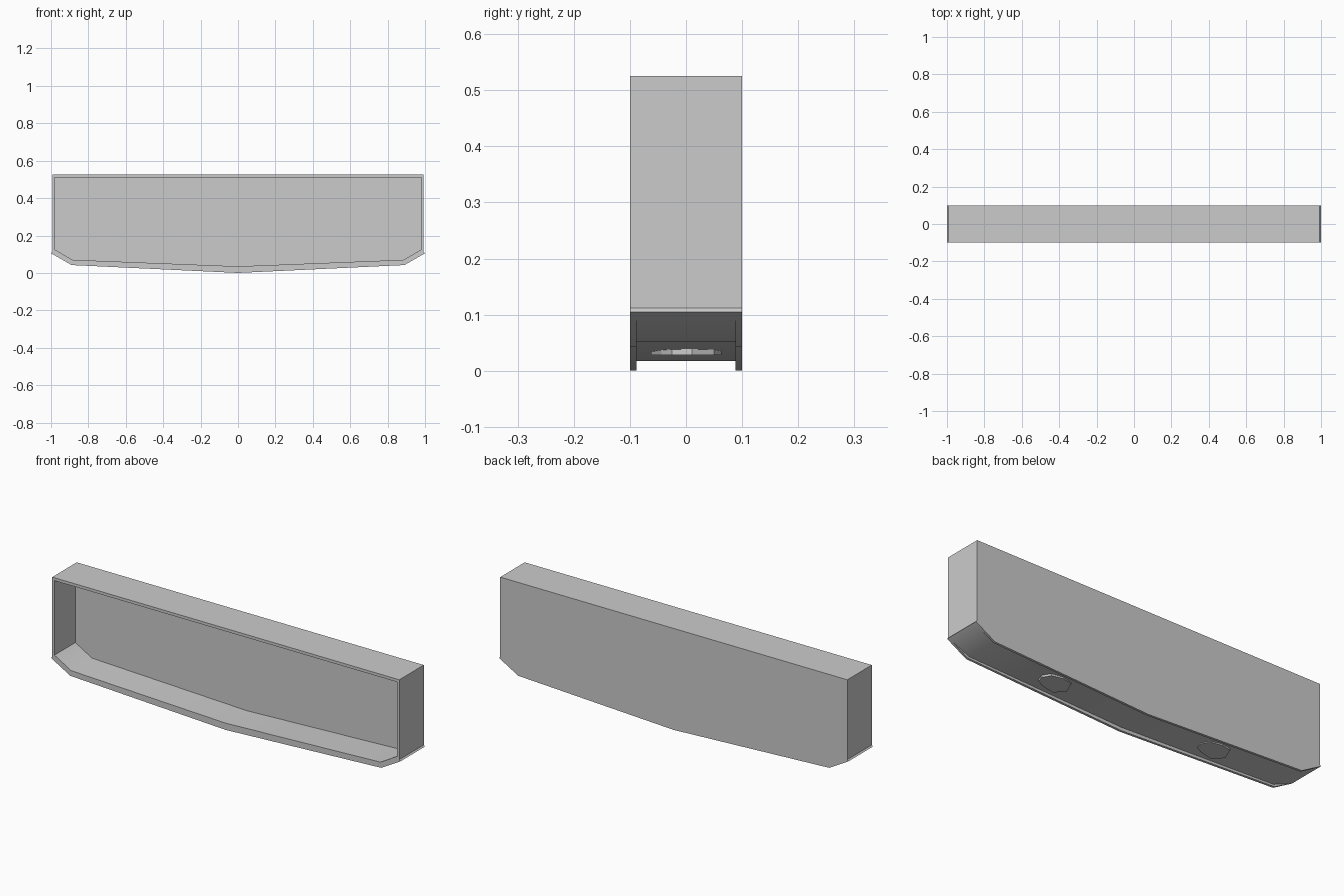
import bpy, bmesh, math

if "Cube" in bpy.data.objects:
    bpy.data.objects.remove(bpy.data.objects["Cube"])


def prism(name, pts, a, b, axis='Y'):
    """Extrude a closed outline along Y (points are x,z) or Z (points are x,y)."""
    bm = bmesh.new()
    place = (lambda p, t: (p[0], t, p[1])) if axis == 'Y' else (lambda p, t: (p[0], p[1], t))
    lo = [bm.verts.new(place(p, a)) for p in pts]
    hi = [bm.verts.new(place(p, b)) for p in pts]
    bm.faces.new(lo)
    bm.faces.new(hi)
    for i in range(len(pts)):
        j = (i + 1) % len(pts)
        bm.faces.new((lo[i], lo[j], hi[j], hi[i]))
    bmesh.ops.recalc_face_normals(bm, faces=bm.faces)
    mesh = bpy.data.meshes.new(name)
    bm.to_mesh(mesh)
    bm.free()
    ob = bpy.data.objects.new(name, mesh)
    bpy.context.collection.objects.link(ob)
    return ob


def mirrored(half):
    """Complete an outline given from top right down to the centre line."""
    return half + [(-x, z) for x, z in reversed(half) if x > 0]


def cut(target, cutter):
    mod = target.modifiers.new("cut", 'BOOLEAN')
    mod.operation = 'DIFFERENCE'
    mod.solver = 'EXACT'
    mod.object = cutter
    cutter.hide_render = True
    bpy.context.view_layer.objects.active = target
    bpy.ops.object.modifier_apply(modifier=mod.name)
    bpy.data.objects.remove(cutter)


# Outer casing with shallow V bottom and flared lower corners
casing = prism("casing", mirrored(
    [(.993, .525), (.993, .112), (1.0, .105), (.89, .042), (0, 0)]), -.1, .1)

# Deep recess in the front
cut(casing, prism("front_recess", mirrored(
    [(.98, .51), (.98, .125), (.885, .07), (0, .035)]), -.2, .07))

# Shallow channel along the underside
half = [(.99, .098), (.883, .052), (0, .017)]
cut(casing, prism("bottom_channel",
                  mirrored([(1.02, -.1), (1.02, .111 - .0)][:1] + half), -.088, .088))

bpy.ops.object.select_all(action='DESELECT')
casing.select_set(True)
bpy.context.view_layer.objects.active = casing
bpy.ops.object.shade_smooth_by_angle(angle=math.radians(35))

# Two irregular low pads on the channel ceiling
outline = [(.072, -.025), (.083, .011), (.06, .05), (.004, .063),
           (-.052, .053), (-.082, -.014), (-.042, -.062), (.039, -.044)]
for side, cx in (("right", .46), ("left", -.46)):
    prism("pad_" + side, [(cx + x, y) for x, y in outline], .028, .044, 'Z')
